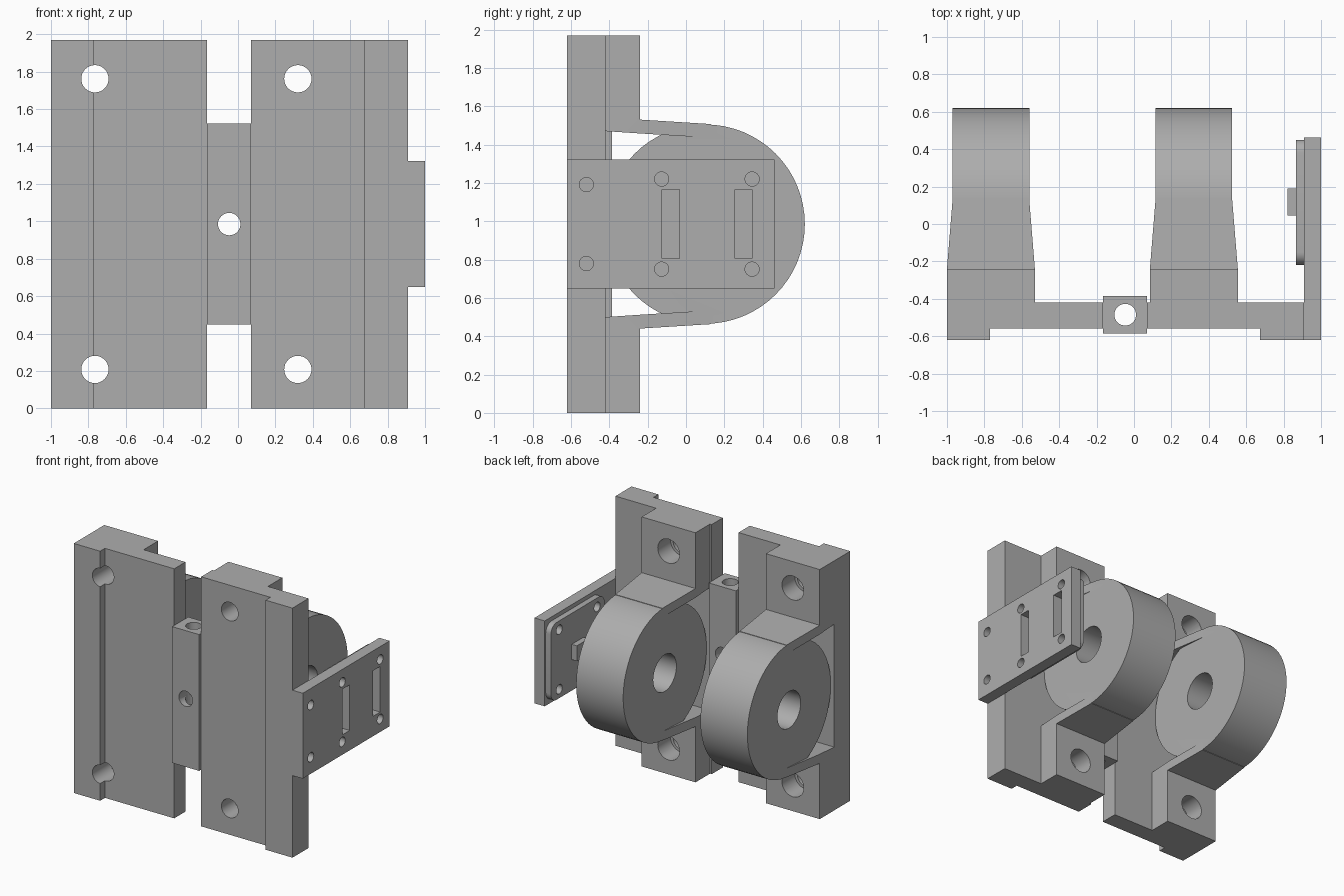
import bpy, bmesh, math

cube = bpy.data.objects.get("Cube")
if cube:
    bpy.data.objects.remove(cube, do_unlink=True)

grey = bpy.data.materials.new("plain grey")
grey.use_nodes = True
GREY = (0.42, 0.42, 0.42, 1)
grey.diffuse_color = GREY
grey.node_tree.nodes["Principled BSDF"].inputs["Base Color"].default_value = GREY

MID = 0.985      # height of the disc axis
TOP = 2 * MID


def place(axis, a, b, d):
    return {"x": (d, a, b), "y": (a, d, b), "z": (a, b, d)}[axis]


def prism(name, axis, profile, lo, hi, taper=None):
    """Extrude a closed profile along an axis; taper(a) shifts the ends inward."""
    bm = bmesh.new()
    rings = []
    for d, sign in ((lo, 1), (hi, -1)):
        rings.append([bm.verts.new(place(axis, a, b, d + sign * (taper(a) if taper else 0)))
                      for a, b in profile])
    bm.faces.new(rings[0])
    bm.faces.new(rings[1])
    n = len(profile)
    for i in range(n):
        j = (i + 1) % n
        bm.faces.new((rings[0][i], rings[0][j], rings[1][j], rings[1][i]))
    bmesh.ops.recalc_face_normals(bm, faces=bm.faces)
    mesh = bpy.data.meshes.new(name)
    bm.to_mesh(mesh)
    bm.free()
    mesh.materials.append(grey)
    obj = bpy.data.objects.new(name, mesh)
    bpy.context.collection.objects.link(obj)
    return obj


def rect(a0, a1, b0, b1):
    return [(a0, b0), (a1, b0), (a1, b1), (a0, b1)]


def circle(a, b, r, n=32):
    return [(a + r * math.cos(math.tau * i / n), b + r * math.sin(math.tau * i / n))
            for i in range(n)]


def round_rect(a0, a1, b0, b1, r, n=8):
    points = []
    corners = [(a1 - r, b1 - r), (a0 + r, b1 - r), (a0 + r, b0 + r), (a1 - r, b0 + r)]
    for k, (a, b) in enumerate(corners):
        for i in range(n + 1):
            t = math.pi / 2 * (k + i / n)
            points.append((a + r * math.cos(t), b + r * math.sin(t)))
    return points


def flip(profile):
    return [(a, TOP - b) for a, b in profile]


def combine(obj, tools, operation):
    bpy.context.view_layer.objects.active = obj
    for tool in tools:
        mod = obj.modifiers.new("combine", "BOOLEAN")
        mod.operation = operation
        mod.solver = "EXACT"
        mod.object = tool
        bpy.ops.object.modifier_apply(modifier=mod.name)
        bpy.data.objects.remove(tool, do_unlink=True)


def finish(obj):
    bpy.ops.object.select_all(action="DESELECT")
    obj.select_set(True)
    bpy.context.view_layer.objects.active = obj
    bpy.ops.object.shade_smooth_by_angle(angle=math.radians(30))


def bracket(name, plate, block_x):
    """Back plate with rib, two clamp blocks, tapered arms and a bored disc."""
    x0, x1 = block_x
    cx = (x0 + x1) / 2
    body = prism(name, "z", plate, 0, TOP)
    block = [(-0.42, 1.47), (-0.24, 1.458), (-0.24, TOP), (-0.42, TOP)]
    arm = [(-0.24, 1.458), (0.13, 1.435), (0.13, 1.507), (-0.24, 1.53)]
    narrow = lambda y: 0.03 if y > 0 else 0
    parts = []
    for side in (lambda p: p, flip):
        parts.append(prism("block", "x", side(block), x0, x1))
        parts.append(prism("arm", "x", side(arm), x0, x1, narrow))
    parts.append(prism("disc", "x", circle(0.1, MID, 0.52, 64), x0 + 0.03, x1 - 0.03))
    combine(body, parts, "UNION")

    # Axle bore and counterbored screw holes
    cuts = [prism("bore", "x", circle(0.1, MID, 0.145), x0 - 0.1, x1 + 0.1)]
    for z in (0.208, TOP - 0.208):
        cuts.append(prism("screw_hole", "y", circle(cx, z, 0.073), -0.8, -0.1))
        cuts.append(prism("counterbore", "y", circle(cx, z, 0.095), -0.4, -0.1))
    combine(body, cuts, "DIFFERENCE")
    return body


# Brackets
right_bracket = bracket("right_bracket", [
    (-1, -0.62), (-0.77, -0.62), (-0.77, -0.56), (-0.165, -0.56),
    (-0.165, -0.42), (-1, -0.42)], (-1, -0.53))
left_bracket = bracket("left_bracket", [
    (0.07, -0.56), (0.675, -0.56), (0.675, -0.62), (0.91, -0.62),
    (0.91, -0.42), (0.07, -0.42)], (0.085, 0.555))

# Centre connector with crossing holes
connector = prism("centre_connector", "z", rect(-0.165, 0.07, -0.585, -0.385),
                  0.447, TOP - 0.447)
combine(connector, [
    prism("vertical_hole", "z", circle(-0.047, -0.485, 0.058), 0, 2),
    prism("cross_hole", "y", circle(-0.047, MID, 0.06), -0.8, -0.2)], "DIFFERENCE")

# Side plate with raised inner pad and small tab
side_plate = prism("side_plate", "x", rect(-0.62, 0.463, 0.648, 1.322), 0.91, 1)
combine(side_plate, [
    prism("pad", "x", round_rect(-0.22, 0.45, 0.68, 1.29, 0.07), 0.865, 0.92),
    prism("tab", "x", rect(0.045, 0.19, MID - 0.06, MID + 0.06), 0.82, 0.88)], "UNION")
cuts = []
for y, dz in ((-0.52, 0.206), (-0.127, 0.235), (0.345, 0.235)):
    for z in (MID - dz, MID + dz):
        cuts.append(prism("small_hole", "x", circle(y, z, 0.037, 24), 0.8, 1.1))
for y in (-0.08, 0.3):
    cuts.append(prism("slot", "x", rect(y - 0.045, y + 0.045, MID - 0.18, MID + 0.18),
                      0.91, 1.1))
combine(side_plate, cuts, "DIFFERENCE")

for part in (right_bracket, left_bracket, connector, side_plate):
    finish(part)
